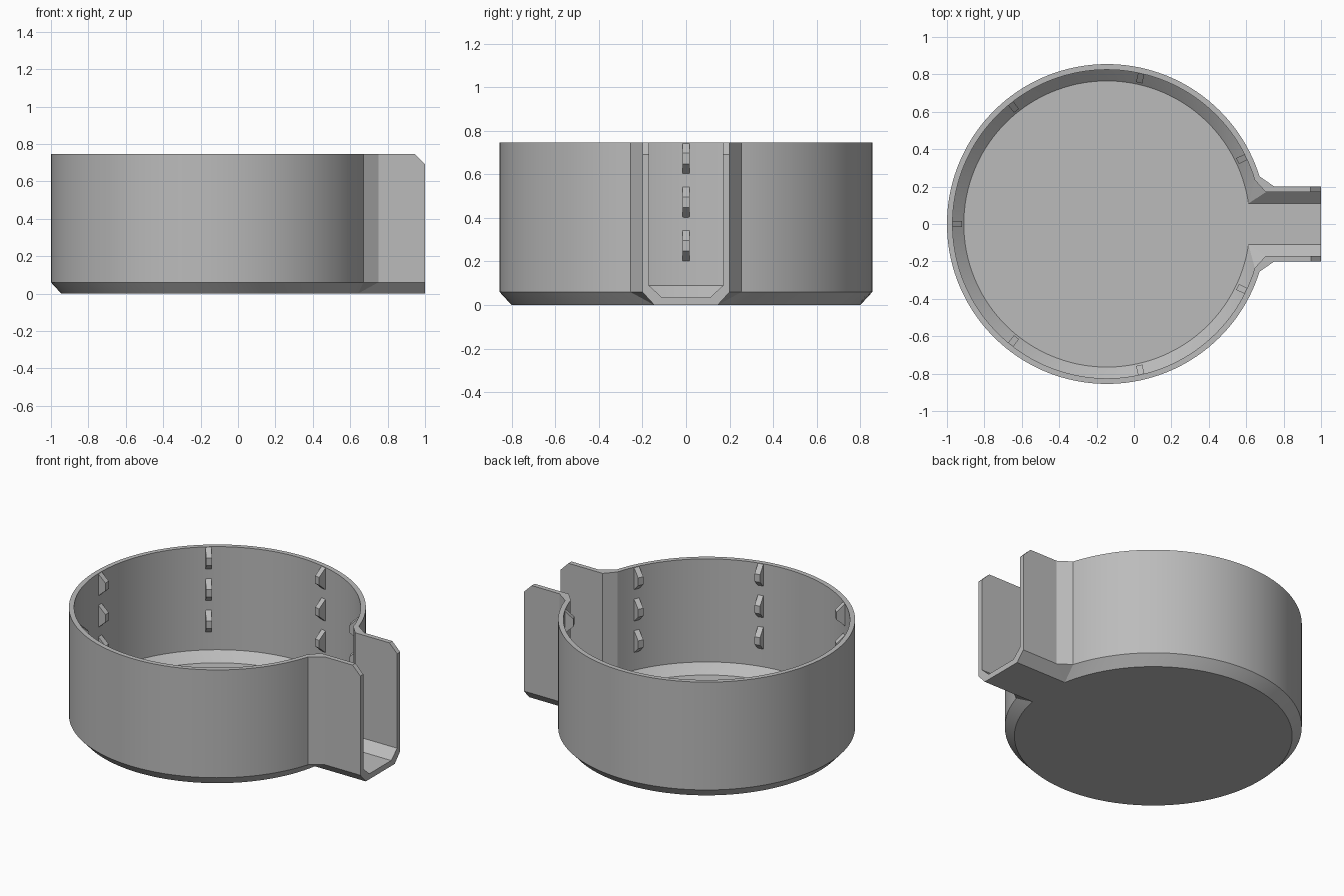
import bpy, bmesh, math
from mathutils import Matrix, Vector

old = bpy.data.objects.get("Cube")
if old:
    bpy.data.objects.remove(old, do_unlink=True)

CENTRE = -0.145      # x of the bowl axis
TOP = 0.745
ARC_STEPS = 128

grey = bpy.data.materials.new("plain_grey")
grey.use_nodes = True
colour = (0.5, 0.5, 0.5, 1)
grey.diffuse_color = colour
grey.node_tree.nodes["Principled BSDF"].inputs["Base Color"].default_value = colour


def finish(bm, name, smooth=False):
    bmesh.ops.recalc_face_normals(bm, faces=bm.faces)
    mesh = bpy.data.meshes.new(name)
    bm.to_mesh(mesh)
    bm.free()
    mesh.materials.append(grey)
    obj = bpy.data.objects.new(name, mesh)
    bpy.context.collection.objects.link(obj)
    if smooth:
        bpy.ops.object.select_all(action="DESELECT")
        obj.select_set(True)
        bpy.context.view_layer.objects.active = obj
        bpy.ops.object.shade_smooth_by_angle(angle=math.radians(20))
    return obj


def outline(radius, half, z, flare_y, flare_x, end_z):
    """Keyhole outline, open at the spout end."""
    start = math.asin(flare_y / radius)
    if flare_x is None:      # no flare: the spout meets the arc directly
        flare_x = CENTRE + radius * math.cos(start)
    spout = [(1, half, end_z), (0.945, half, z), (flare_x, half, z)]
    arc = []
    for i in range(ARC_STEPS + 1):
        a = start + (2 * math.pi - 2 * start) * i / ARC_STEPS
        arc.append((CENTRE + radius * math.cos(a), radius * math.sin(a), z))
    return spout + arc + [(x, -y, h) for x, y, h in reversed(spout)]


# Bowl and spout: one shell lofted from outer base, up, over the rim and down
NOTCH = 0.69
profile = [
    (0.800, 0.145, 0.0, 0.145, None, 0.0),
    (0.855, 0.200, 0.06, 0.255, 0.75, 0.06),
    (0.855, 0.200, TOP, 0.255, 0.75, NOTCH),
    (0.825, 0.170, TOP, 0.235, 0.705, NOTCH),
    (0.825, 0.170, 0.09, 0.235, 0.705, 0.09),
    (0.765, 0.110, 0.035, 0.110, None, 0.035),
]
bm = bmesh.new()
rings = [[bm.verts.new(p) for p in outline(*spec)] for spec in profile]
for low, high in zip(rings, rings[1:]):
    for i in range(len(low) - 1):
        bm.faces.new((low[i], low[i + 1], high[i + 1], high[i]))
bm.faces.new(rings[0])                      # underside
bm.faces.new(rings[-1])                     # inner floor
bm.faces.new([r[0] for r in rings] + [r[-1] for r in reversed(rings)])  # open end
bmesh.ops.remove_doubles(bm, verts=bm.verts, dist=0.0005)
finish(bm, "bowl_with_spout", smooth=True)


# Inner tabs: chamfered ribs, three high, in seven columns that skip the spout
def tab(name, angle, base):
    side = [(0.828, 0), (0.775, 0.048), (0.775, 0.097), (0.828, 0.145)]
    bm = bmesh.new()
    face = bm.faces.new([bm.verts.new((r, -0.017, base + h)) for r, h in side])
    ext = bmesh.ops.extrude_face_region(bm, geom=[face], use_keep_orig=True)
    moved = [v for v in ext["geom"] if isinstance(v, bmesh.types.BMVert)]
    bmesh.ops.translate(bm, verts=moved, vec=Vector((0, 0.034, 0)))
    place = Matrix.Translation((CENTRE, 0, 0)) @ Matrix.Rotation(angle, 4, "Z")
    bmesh.ops.transform(bm, matrix=place, verts=bm.verts)
    finish(bm, name)


for column in range(7):
    for row in range(3):
        tab(f"inner_tab_{column + 1}_{row + 1}",
            math.pi + column * 2 * math.pi / 7, 0.2 + 0.2 * row)
